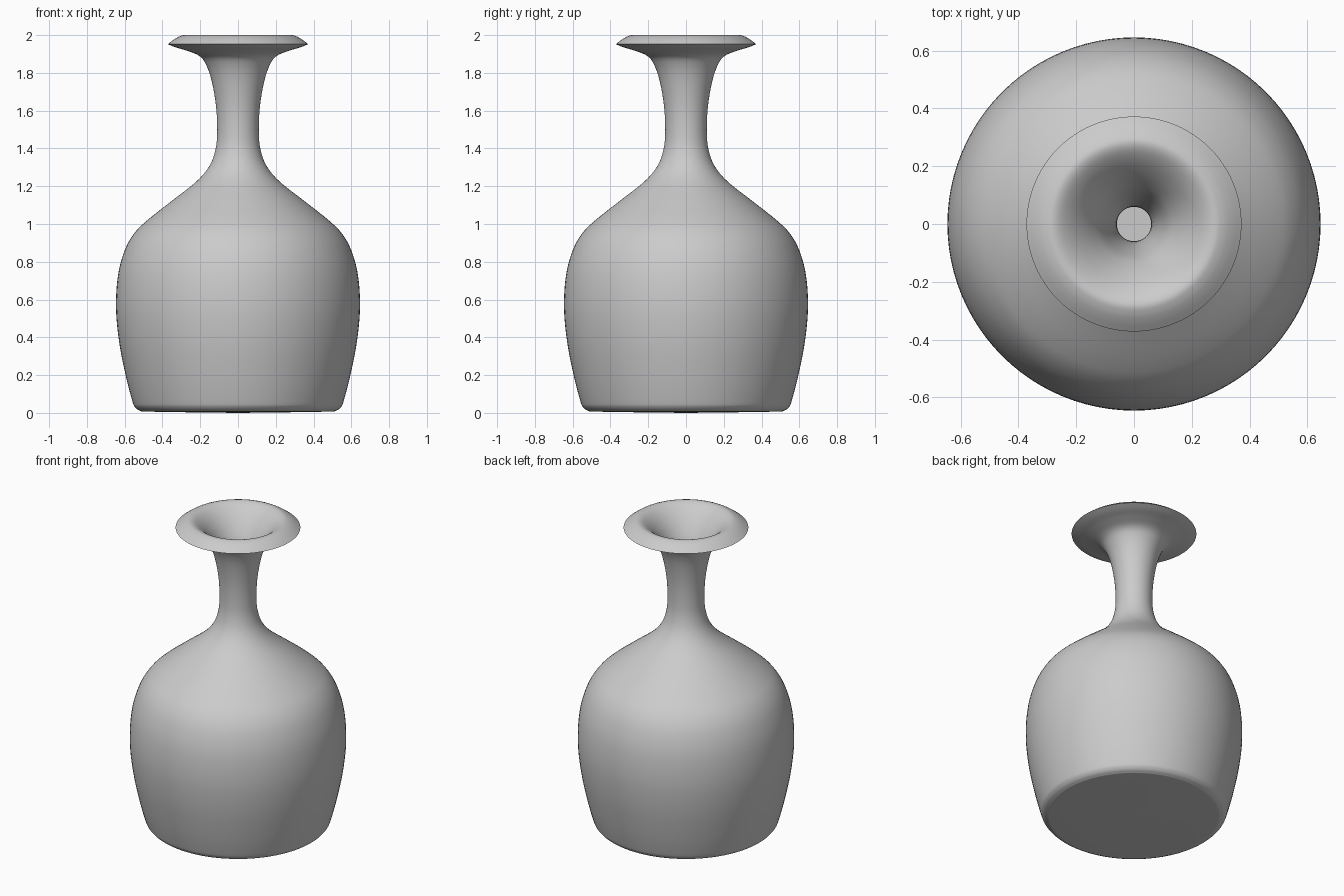
import bpy, bmesh, math
from mathutils import Vector

if "Cube" in bpy.data.objects:
    bpy.data.objects.remove(bpy.data.objects["Cube"])


def smooth_curve(pts, steps=5):
    """Catmull-Rom interpolation through (radius, height) points."""
    p = [Vector(q) for q in pts]
    p = [2 * p[0] - p[1]] + p + [2 * p[-1] - p[-2]]
    out = []
    for i in range(1, len(p) - 2):
        a, b, c, d = p[i - 1:i + 3]
        for k in range(steps):
            t = k / steps
            out.append(0.5 * (2 * b + (c - a) * t + (2 * a - 5 * b + 4 * c - d) * t * t
                              + (3 * b - a - 3 * c + d) * t ** 3))
    return out + [p[-2]]


# Outer wall, from the base centre up to the sharp edge of the lip
outer = [(0, 0), (0.25, 0.003), (0.48, 0.007), (0.52, 0.012), (0.545, 0.03), (0.56, 0.065),
         (0.595, 0.2), (0.63, 0.38), (0.646, 0.56), (0.635, 0.73), (0.60, 0.86),
         (0.55, 0.95), (0.48, 1.02), (0.36, 1.115), (0.22, 1.225), (0.15, 1.31),
         (0.118, 1.40), (0.11, 1.50), (0.117, 1.63), (0.14, 1.76), (0.17, 1.845),
         (0.205, 1.89), (0.27, 1.917), (0.33, 1.935), (0.372, 1.952)]

# Lip top and inner wall, from the lip edge down to the floor centre
inner = [(0.372, 1.952), (0.34, 1.976), (0.31, 1.993), (0.28, 2.0), (0.245, 1.985),
         (0.20, 1.945), (0.15, 1.88), (0.11, 1.80), (0.075, 1.66), (0.06, 1.50),
         (0.067, 1.39), (0.11, 1.28), (0.19, 1.185), (0.33, 1.075), (0.45, 0.98),
         (0.51, 0.92), (0.555, 0.84), (0.585, 0.72), (0.595, 0.56), (0.58, 0.38),
         (0.545, 0.2), (0.515, 0.09), (0.48, 0.06), (0.25, 0.053), (0, 0.05)]

profile = smooth_curve(outer) + smooth_curve(inner)[1:]

# Bottle: profile spun around the z axis
bm = bmesh.new()
verts = [bm.verts.new((max(r, 0), 0, z)) for r, z in profile]
edges = [bm.edges.new(pair) for pair in zip(verts, verts[1:])]
bmesh.ops.spin(bm, geom=verts + edges, cent=(0, 0, 0), axis=(0, 0, 1),
               angle=math.tau, steps=96, use_duplicate=False)
bmesh.ops.remove_doubles(bm, verts=bm.verts, dist=0.0001)
bmesh.ops.recalc_face_normals(bm, faces=bm.faces)
mesh = bpy.data.meshes.new("vase")
bm.to_mesh(mesh)
bm.free()
vase = bpy.data.objects.new("vase", mesh)
bpy.context.collection.objects.link(vase)

# Smooth surface with a crisp lip edge
bpy.context.view_layer.objects.active = vase
vase.select_set(True)
bpy.ops.object.shade_smooth_by_angle(angle=math.radians(40))
